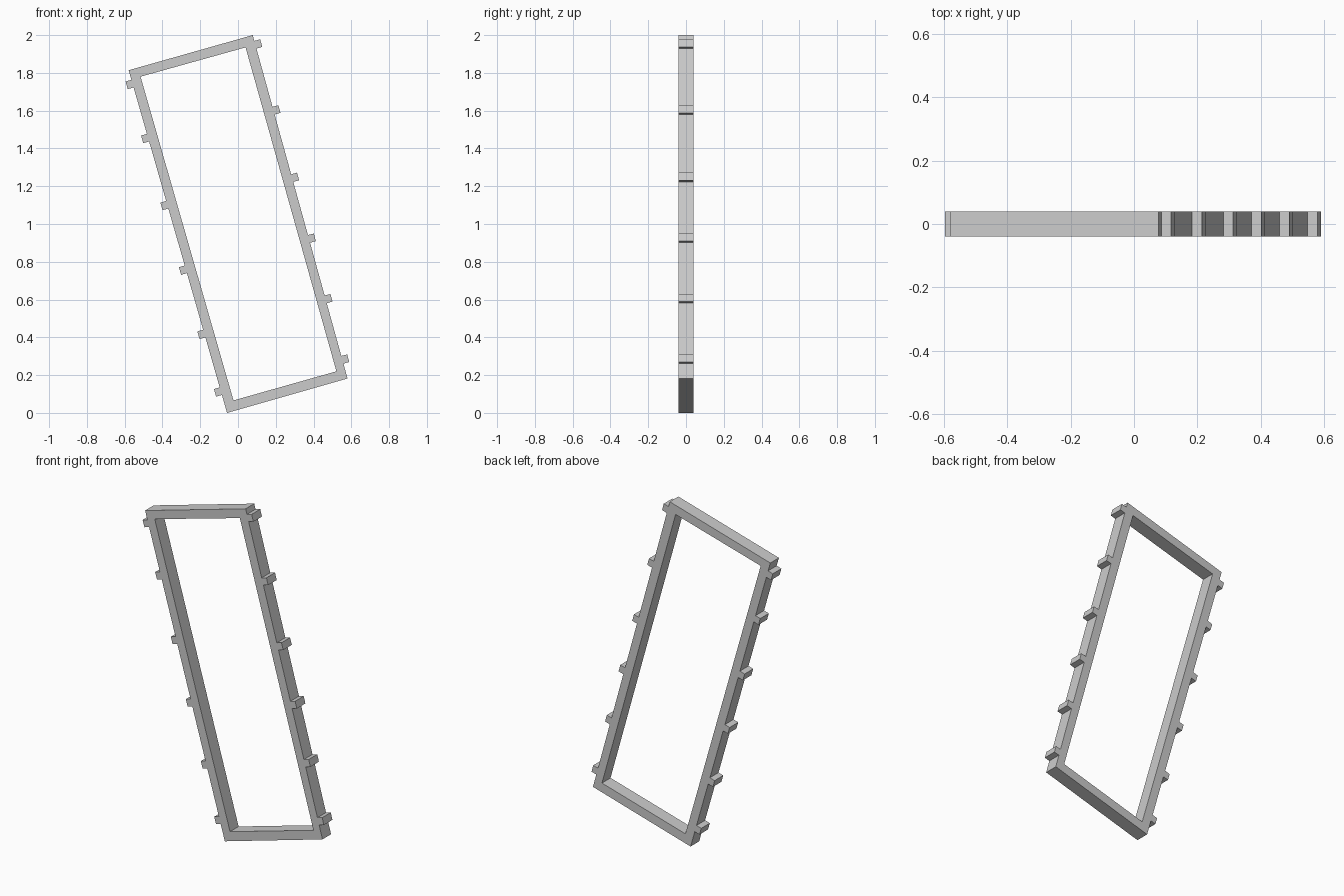
import bpy, bmesh
from mathutils import Vector

if "Cube" in bpy.data.objects:
    bpy.data.objects.remove(bpy.data.objects["Cube"])

HALF = 0.04  # half of the depth in y
OUTER = [(-0.058, 0.0), (0.58, 0.182), (0.078, 2.0), (-0.579, 1.814)]
INNER = [(-0.024, 0.066), (0.521, 0.220), (0.040, 1.935), (-0.516, 1.780)]


def finish(bm, name):
    bmesh.ops.recalc_face_normals(bm, faces=bm.faces)
    mesh = bpy.data.meshes.new(name)
    bm.to_mesh(mesh)
    bm.free()
    obj = bpy.data.objects.new(name, mesh)
    bpy.context.collection.objects.link(obj)
    return obj


def loop_verts(bm, points, y):
    return [bm.verts.new((x, y, z)) for x, z in points]


# Leaning rectangular frame: four loops joined into a closed ring
bm = bmesh.new()
loops = [loop_verts(bm, OUTER, -HALF), loop_verts(bm, INNER, -HALF),
         loop_verts(bm, INNER, HALF), loop_verts(bm, OUTER, HALF)]
for k in range(4):
    a, b = loops[k], loops[(k + 1) % 4]
    for i in range(4):
        j = (i + 1) % 4
        bm.faces.new((a[i], a[j], b[j], b[i]))
finish(bm, "frame")


def add_tab(name, low, high, z, side, reach=0.032, half=0.021):
    """Block standing square on a frame edge at height z."""
    low, high = Vector(low), Vector(high)
    along = (high - low).normalized()
    out = Vector((along.y, -along.x)) * side
    base = low.lerp(high, (z - low.y) / (high.y - low.y))
    profile = [base - along * half, base - along * half + out * reach,
               base + along * half + out * reach, base + along * half]
    bm = bmesh.new()
    face = bm.faces.new(loop_verts(bm, profile, -HALF))
    ext = bmesh.ops.extrude_face_region(bm, geom=[face], use_keep_orig=True)
    verts = [v for v in ext["geom"] if isinstance(v, bmesh.types.BMVert)]
    bmesh.ops.translate(bm, verts=verts, vec=(0, 2 * HALF, 0))
    finish(bm, name)


# Small tabs along the two long sides
for n, z in enumerate((0.281, 0.601, 0.921, 1.243, 1.600, 1.949)):
    add_tab(f"right_tab_{n + 1}", OUTER[1], OUTER[2], z, 1)
for n, z in enumerate((0.115, 0.420, 0.760, 1.102, 1.457, 1.743)):
    add_tab(f"left_tab_{n + 1}", OUTER[0], OUTER[3], z, -1)
